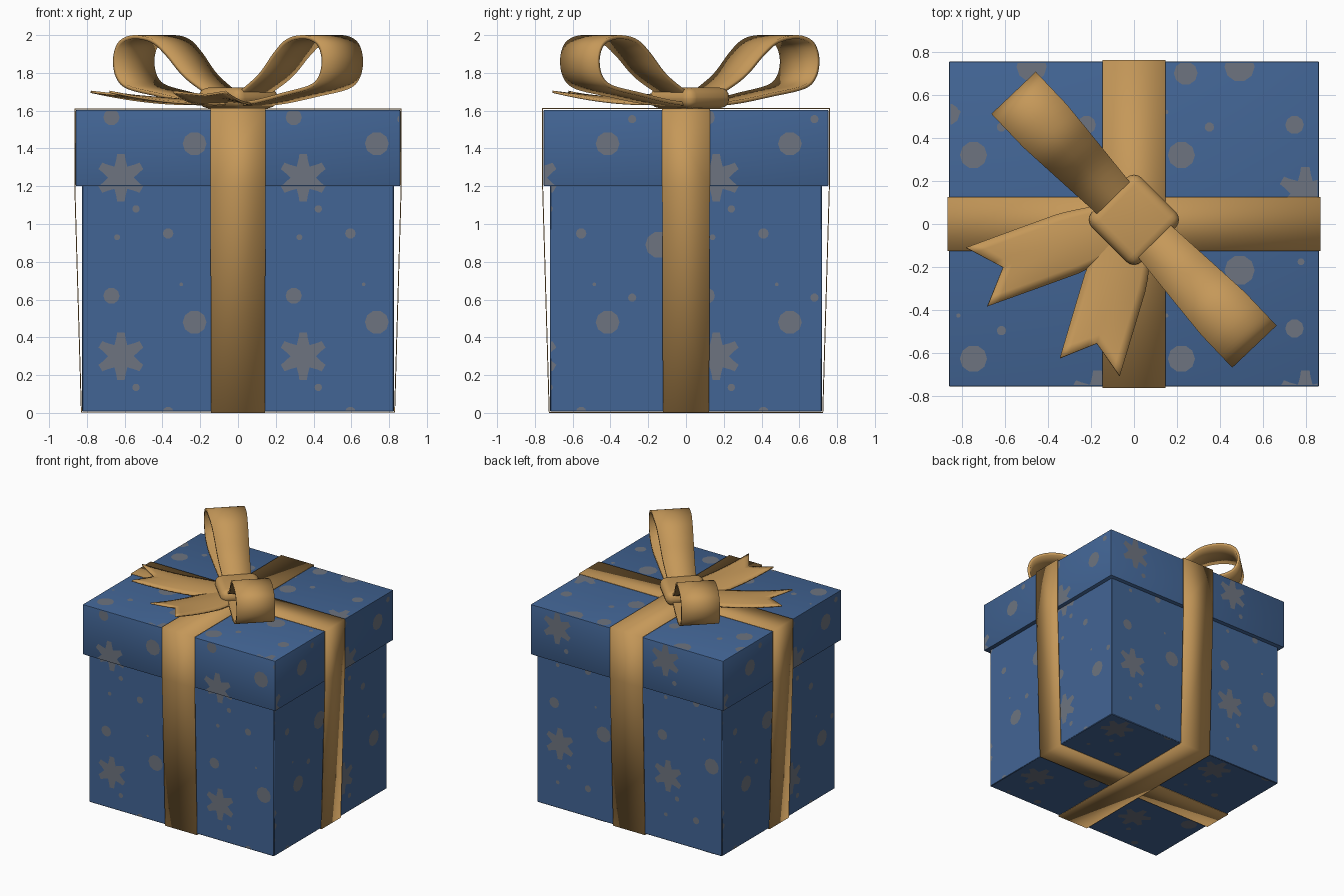
import bpy, bmesh, math
from mathutils import Vector, Matrix

if "Cube" in bpy.data.objects:
    bpy.data.objects.remove(bpy.data.objects["Cube"])


def material(name, rgb):
    m = bpy.data.materials.new(name)
    m.diffuse_color = (*rgb, 1)
    m.use_nodes = True
    m.node_tree.nodes["Principled BSDF"].inputs["Base Color"].default_value = m.diffuse_color
    return m


BLUE = material("blue paper", (0.055, 0.13, 0.30))
GOLD = material("gold ribbon", (0.56, 0.315, 0.10))
GREY = material("grey print", (0.155, 0.175, 0.215))


def finish(name, bm, mat, smooth=None, thick=0):
    me = bpy.data.meshes.new(name)
    bm.to_mesh(me)
    bm.free()
    ob = bpy.data.objects.new(name, me)
    bpy.context.collection.objects.link(ob)
    me.materials.append(mat)
    if thick:
        s = ob.modifiers.new("thickness", 'SOLIDIFY')
        s.thickness, s.offset, s.use_even_offset = thick, 0, True
    if smooth:
        bpy.ops.object.select_all(action='DESELECT')
        ob.select_set(True)
        bpy.context.view_layer.objects.active = ob
        bpy.ops.object.shade_smooth_by_angle(angle=math.radians(smooth))
    return ob


def box(name, half_x, half_y, z0, z1, mat, bevel, segs, turn=0, centre=(0, 0)):
    bm = bmesh.new()
    bmesh.ops.create_cube(bm, size=2)
    m = (Matrix.Translation((*centre, (z0 + z1) / 2)) @ Matrix.Rotation(turn, 4, 'Z')
         @ Matrix.Diagonal((half_x, half_y, (z1 - z0) / 2, 1)))
    bm.transform(m)
    bmesh.ops.bevel(bm, geom=bm.edges[:], offset=bevel, segments=segs,
                    profile=0.5, affect='EDGES')
    return finish(name, bm, mat, 40)


def sheet(name, rows, mat, thick, closed=False, smooth=40):
    """Grid surface from rows of points."""
    bm = bmesh.new()
    v = [[bm.verts.new(p) for p in r] for r in rows]
    n = len(v)
    for i in range(n if closed else n - 1):
        a, b = v[i], v[(i + 1) % n]
        for j in range(len(a) - 1):
            bm.faces.new((a[j], a[j + 1], b[j + 1], b[j]))
    bmesh.ops.recalc_face_normals(bm, faces=bm.faces[:])
    return finish(name, bm, mat, smooth, thick)


def spline(pts, steps=5):
    """Catmull-Rom samples through the points."""
    p = [Vector(q) for q in pts]
    p = [2 * p[0] - p[1]] + p + [2 * p[-1] - p[-2]]
    out = []
    for i in range(1, len(p) - 2):
        a, b, c, d = p[i - 1:i + 3]
        for k in range(steps):
            t = k / steps
            out.append(0.5 * (2 * b + (c - a) * t + (2 * a - 5 * b + 4 * c - d) * t * t
                              + (3 * b - a - 3 * c + d) * t ** 3))
    return out + [p[-2]]


# Box and lid
BX, BY, LX, LY, ZL, ZT = 0.825, 0.72, 0.859, 0.754, 1.2, 1.604
box("box_body", BX, BY, 0.007, ZL + 0.05, BLUE, 0.004, 1)
box("box_lid", LX, LY, ZL, ZT, BLUE, 0.006, 2)

# Printed pattern: one tile of a snowflake and dots (u, v, radius)
DOTS = [(0.39, 0.18, 0.063), (-0.05, 0.32, 0.043), (0.25, 0.65, 0.028),
        (0.08, -0.165, 0.02), (-0.02, 0.63, 0.016), (0.32, 0.38, 0.01),
        (0.66, 0.59, 0.07), (0.52, 0.31, 0.022)]
TILE_U, TILE_V = 0.965, 0.945


def fan(bm, u, v, ring):
    c = bm.verts.new((u, v, 0))
    vs = [bm.verts.new((u + r * math.cos(a), v + r * math.sin(a), 0)) for r, a in ring]
    for i in range(len(vs)):
        bm.faces.new((c, vs[i], vs[(i + 1) % len(vs)]))


def dot(bm, u, v, r):
    fan(bm, u, v, [(r, math.radians(36 * k)) for k in range(10)])


def print_on(name, star, rect, origin, u_dir, v_dir, extra=()):
    bm = bmesh.new()
    flake = []
    for k in range(6):
        for off, r in ((-30, 0.068), (-14, 0.10), (-9, 0.127), (9, 0.127), (14, 0.10)):
            flake.append((r, math.radians(90 + 60 * k + off)))
    for i in range(-2, 3):
        for j in range(-2, 3):
            u, v = star[0] + i * TILE_U, star[1] + j * TILE_V
            fan(bm, u, v, flake)
            for du, dv, r in DOTS:
                dot(bm, u + du, v + dv, r)
    for d in extra:
        dot(bm, *d)
    # trim to the panel
    u0, u1, v0, v1 = rect
    for co, no in (((u0, 0, 0), (-1, 0, 0)), ((u1, 0, 0), (1, 0, 0)),
                   ((0, v0, 0), (0, -1, 0)), ((0, v1, 0), (0, 1, 0))):
        bmesh.ops.bisect_plane(bm, geom=bm.verts[:] + bm.edges[:] + bm.faces[:],
                               plane_co=co, plane_no=no, clear_outer=True)
    u, v = Vector(u_dir), Vector(v_dir)
    n = u.cross(v)
    m = Matrix((u, v, n)).transposed().to_4x4()
    m.translation = Vector(origin) + n * 0.002
    bm.transform(m)
    finish(name, bm, GREY)


Z = (0, 0, 1)
for side, n, u, star in (("front", (0, -1), (1, 0), (-0.62, 0.30)),
                         ("right", (1, 0), (0, 1), (0.16, 0.30)),
                         ("back", (0, 1), (-1, 0), (-0.62, 0.53)),
                         ("left", (-1, 0), (0, -1), (0.16, 0.30))):
    for part, hx, hy, z0, z1 in (("body", BX, BY, 0.012, ZL), ("lid", LX, LY, ZL + 0.006, ZT - 0.006)):
        w = (hx if u[0] else hy) - 0.006
        print_on(f"{side}_{part}_print", star, (-w, w, z0, z1),
                 (n[0] * hx, n[1] * hy, 0), (*u, 0), Z)
print_on("top_print", (-0.17, 0.14), (-LX + .007, LX - .007, -LY + .007, LY - .007),
         (0, 0, ZT), (1, 0, 0), (0, 1, 0), [(0.24, 0.70, 0.055), (-0.86, 0.51, 0.05)])
print_on("bottom_print", (-0.65, -0.37), (-BX + .005, BX - .005, -BY + .005, BY - .005),
         (0, 0, 0.007), (-1, 0, 0), (0, 1, 0))


# Ribbons wrapped around the box, tapering in below the lid
def wrap(name, lid, base, half_w, top, bottom, along_x):
    prof = [(-base, bottom), (-lid, ZL), (-lid, top), (lid, top), (lid, ZL), (base, bottom)]
    rows = []
    for a, z in prof:
        w = half_w * (1 if z > 1 else 0.97)
        rows.append([(a, s * w, z) if along_x else (s * w, a, z) for s in (-1, 1)])
    sheet(name, rows, GOLD, 0.005, closed=True, smooth=25)


wrap("ribbon_across", LX + 0.005, BX + 0.004, 0.126, 1.609, 0.0035, True)
wrap("ribbon_along", LY + 0.005, BY + 0.004, 0.146, 1.611, 0.0025, False)

# Bow loops
C = Vector((0, 0.02, 0))
LOOP = [(0.08, 1.67), (0.28, 1.78), (0.41, 1.895), (0.50, 1.96), (0.59, 1.986), (0.69, 1.986),
        (0.77, 1.95), (0.802, 1.87), (0.78, 1.78), (0.70, 1.725), (0.48, 1.685),
        (0.27, 1.65), (0.08, 1.63)]
for name, ang in (("bow_loop_left", 133.5), ("bow_loop_right", -46.5)):
    a = math.radians(ang)
    d, s = Vector((math.cos(a), math.sin(a), 0)), Vector((-math.sin(a), math.cos(a), 0))
    rows = []
    for r, z in spline([(*p,) for p in LOOP]):
        w = 0.095 + 0.047 * min(1, r / 0.6)
        rows.append([C + d * r + s * (w * k) + Vector((0, 0, z)) for k in (-1, 0, 1)])
    sheet(name, rows, GOLD, 0.02)

# Bow tails with notched ends
for name, ang, length, notch in (("bow_tail_left", 200, 0.777, 0.13),
                                 ("bow_tail_front", 253.3, 0.715, 0.115)):
    a = math.radians(ang)
    d, s = Vector((math.cos(a), math.sin(a), 0)), Vector((-math.sin(a), math.cos(a), 0))
    rows = []
    for i in range(15):
        t = i / 14
        row = []
        for j in range(-4, 5):
            k = j / 4
            r = t * (length - notch * (1 - abs(k)))
            w = 0.10 + 0.045 * min(1, t / 0.4)
            z = 1.64 + 0.06 * (r / length) ** 2 + 0.022 * math.sin(math.pi * t) * (0.4 - k * k)
            row.append(C + d * r + s * (w * k) + Vector((0, 0, z)))
        rows.append(row)
    sheet(name, rows, GOLD, 0.012)

# Knot
box("bow_knot", 0.163, 0.163, 1.612, 1.722, GOLD, 0.052, 4, math.radians(45), (0, 0.02))
